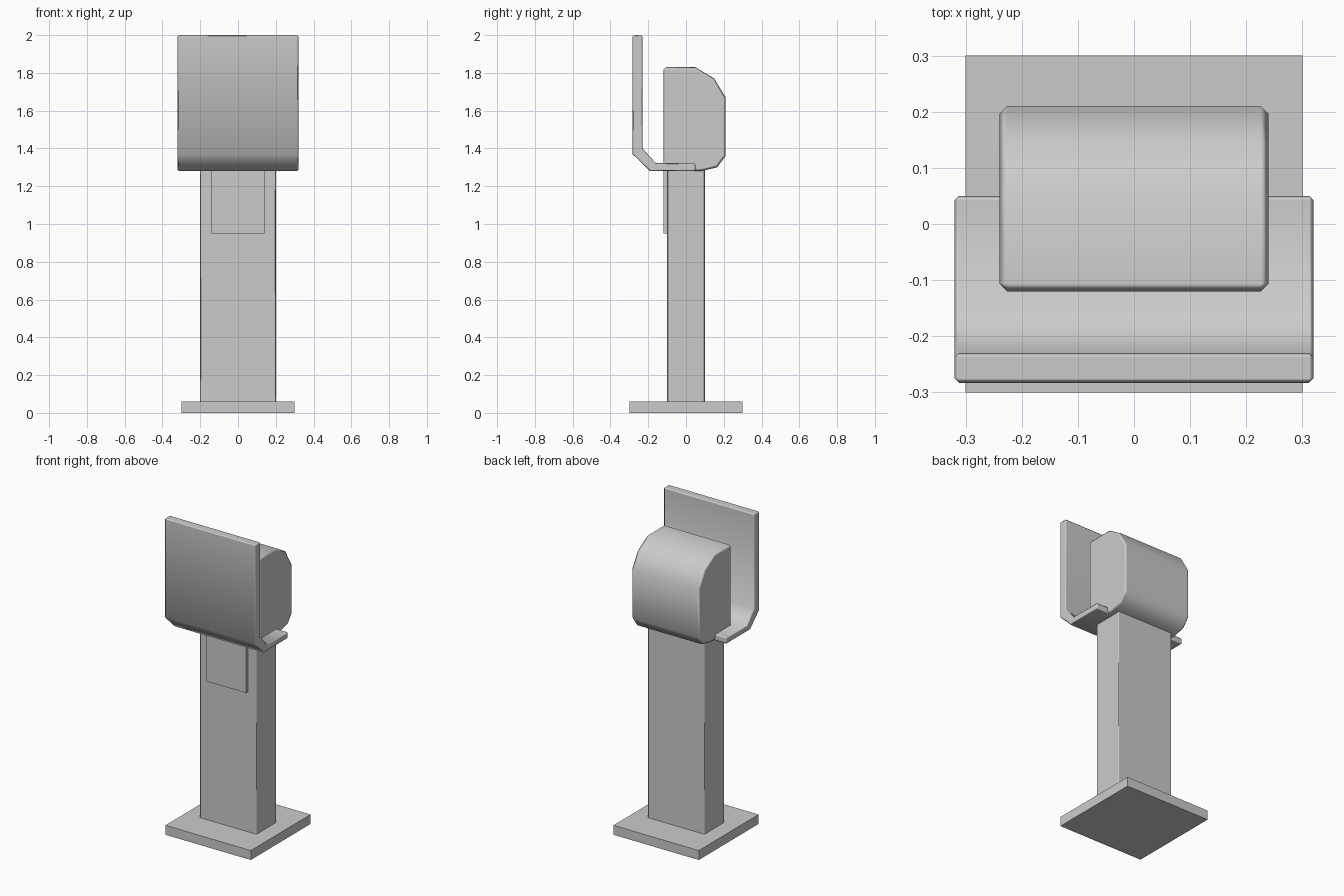
import bpy, bmesh, math

if "Cube" in bpy.data.objects:
    bpy.data.objects.remove(bpy.data.objects["Cube"])


def finish(name, bm, bevel=0.0):
    bmesh.ops.recalc_face_normals(bm, faces=bm.faces)
    mesh = bpy.data.meshes.new(name)
    bm.to_mesh(mesh)
    bm.free()
    ob = bpy.data.objects.new(name, mesh)
    bpy.context.collection.objects.link(ob)
    if bevel:
        bpy.ops.object.select_all(action='DESELECT')
        ob.select_set(True)
        bpy.context.view_layer.objects.active = ob
        bpy.ops.object.shade_smooth_by_angle(angle=math.radians(50))
        mod = ob.modifiers.new("edge_bevel", 'BEVEL')
        mod.width = bevel
        mod.segments = 1
        mod.limit_method = 'ANGLE'
        mod.angle_limit = math.radians(55)
        mod.harden_normals = True
    return ob


def extrude_profile(name, points, half_width, bevel=0.0):
    """Extrude a (y, z) outline symmetrically along x."""
    bm = bmesh.new()
    face = bm.faces.new([bm.verts.new((-half_width, y, z)) for y, z in points])
    ext = bmesh.ops.extrude_face_region(bm, geom=[face])
    verts = [g for g in ext["geom"] if isinstance(g, bmesh.types.BMVert)]
    bmesh.ops.translate(bm, verts=verts, vec=(2 * half_width, 0, 0))
    return finish(name, bm, bevel)


def box(name, half_width, y0, y1, z0, z1, bevel=0.0):
    return extrude_profile(name, [(y0, z0), (y1, z0), (y1, z1), (y0, z1)], half_width, bevel)


# Foot plate and upright post
box("base_plate", 0.30, -0.30, 0.30, 0.0, 0.06)
box("post", 0.20, -0.10, 0.10, 0.05, 1.30, 0.006)

# Thin access panel on the post front
box("front_panel", 0.14, -0.12, -0.09, 0.95, 1.30)

# Rounded housing on top of the post
extrude_profile("housing", [
    (-0.12, 1.30), (0.0, 1.28), (0.08, 1.28), (0.165, 1.30), (0.21, 1.36),
    (0.21, 1.67), (0.15, 1.77), (0.05, 1.83), (-0.12, 1.83)], 0.24, 0.014)

# Bent sheet: front shield and the shelf under the housing
extrude_profile("front_shield", [
    (0.05, 1.28), (-0.19, 1.28), (-0.283, 1.37), (-0.283, 2.0),
    (-0.23, 2.0), (-0.23, 1.40), (-0.16, 1.322), (0.05, 1.322)], 0.32, 0.008)
